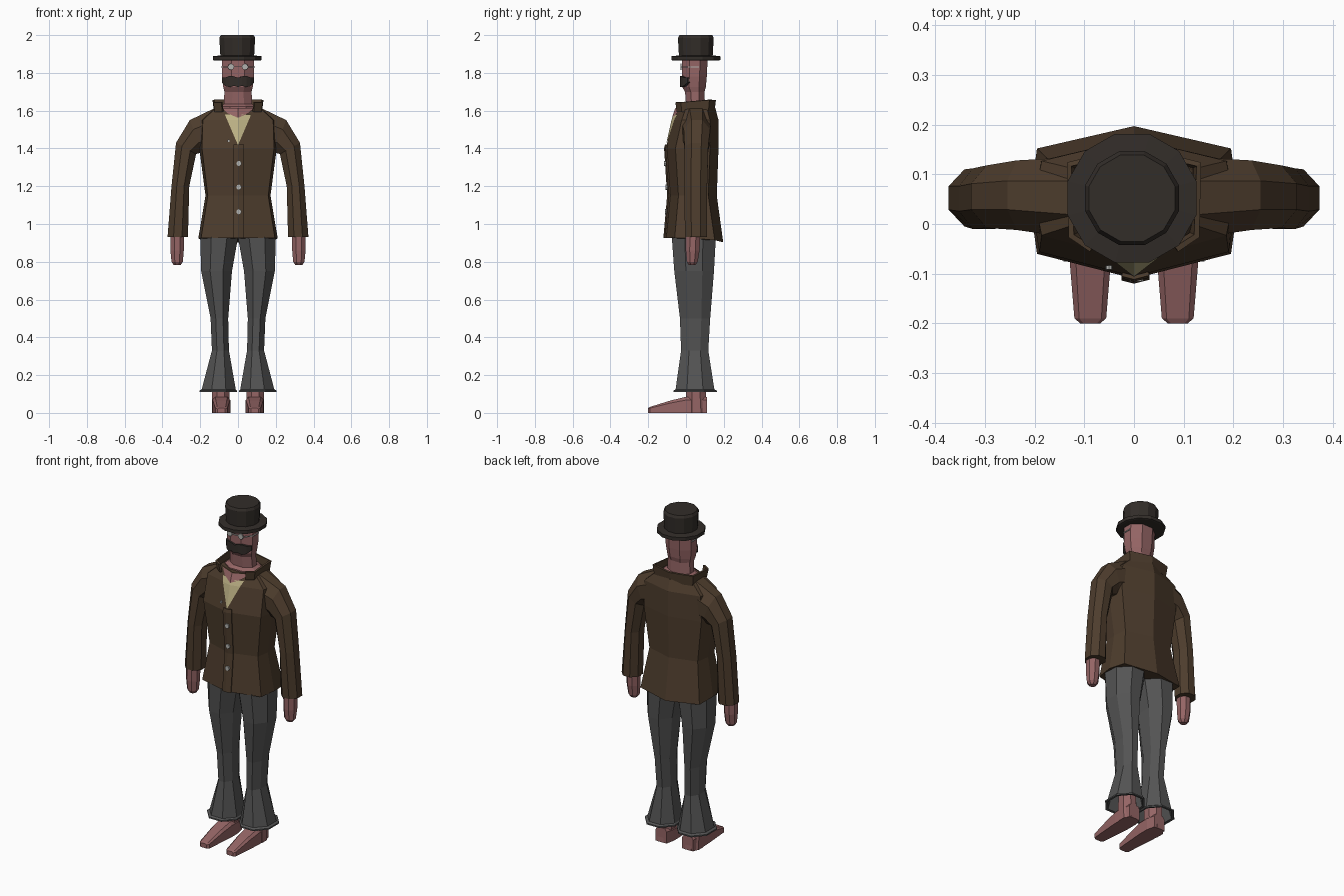
import bpy, bmesh, math
from mathutils import Vector

if "Cube" in bpy.data.objects:
    bpy.data.objects.remove(bpy.data.objects["Cube"])


def mat(name, rgb):
    m = bpy.data.materials.new(name)
    m.diffuse_color = (*rgb, 1)
    m.use_nodes = True
    m.node_tree.nodes["Principled BSDF"].inputs["Base Color"].default_value = m.diffuse_color
    return m


COAT = mat("coat", (.075, .046, .026))
SKIN = mat("skin", (.30, .13, .13))
GREY = mat("trouser_cloth", (.088, .088, .088))
DARK = mat("dark_felt", (.032, .026, .022))
CREAM = mat("cream", (.52, .45, .24))
PALE = mat("pale", (.45, .45, .43))


def loft(name, rings, m, closed=True, cap=True, thick=0):
    """Skin a list of equally long point rings."""
    bm = bmesh.new()
    vs = [[bm.verts.new(p) for p in r] for r in rings]
    n = len(vs[0])
    for a, b in zip(vs, vs[1:]):
        for i in range(n if closed else n - 1):
            j = (i + 1) % n
            bm.faces.new((a[i], a[j], b[j], b[i]))
    if closed and cap:
        bm.faces.new(vs[0])
        bm.faces.new(vs[-1])
    bmesh.ops.recalc_face_normals(bm, faces=bm.faces)
    me = bpy.data.meshes.new(name)
    bm.to_mesh(me)
    bm.free()
    me.materials.append(m)
    ob = bpy.data.objects.new(name, me)
    bpy.context.collection.objects.link(ob)
    if thick:
        mod = ob.modifiers.new("thickness", 'SOLIDIFY')
        mod.thickness = thick
        mod.offset = 0
    return ob


def box_ring(x0, x1, y0, y1, z, n=8):
    """n-sided ring whose flats touch the given bounds."""
    k = 1 / math.cos(math.pi / n)
    cx, cy, rx, ry = (x0 + x1) / 2, (y0 + y1) / 2, (x1 - x0) / 2 * k, (y1 - y0) / 2 * k
    return [(cx + rx * math.cos((i + .5) * math.tau / n),
             cy + ry * math.sin((i + .5) * math.tau / n), z) for i in range(n)]


def flip(rings, s):
    return [[(s * p[0], p[1], p[2]) for p in r] for r in rings]


# coat body: z, half width, front y, back y
BODY = [(.925, .21, -.11, .197), (1.15, .172, -.09, .163), (1.40, .205, -.106, .172),
        (1.55, .20, -.073, .172), (1.615, .125, -.05, .155)]


def body_ring(z, w, f, b):
    c = .93 * w
    drop = .022 if z < 1 else 0
    return [(0, f, z), (c, f + .05, z), (w, (f + b) / 2, z), (c, b - .045, z - drop / 2),
            (0, b, z - drop), (-c, b - .045, z - drop / 2), (-w, (f + b) / 2, z), (-c, f + .05, z)]


def on_front(x, z, out=.004):
    """Point just in front of the coat at x, z."""
    for a, b in zip(BODY, BODY[1:]):
        if z <= b[0]:
            break
    t = (z - a[0]) / (b[0] - a[0])
    w = a[1] + (b[1] - a[1]) * t
    f = a[2] + (b[2] - a[2]) * t
    return (x, f + .05 * abs(x) / (.93 * w) - out, z)


loft("coat_body", [body_ring(*r) for r in BODY], COAT)

# shirt in the neckline, bare skin above it, front flap of the coat
rows = [(1.42, .001), (1.48, .027), (1.55, .057), (1.58, .070)]
loft("shirt_front", [[on_front(x, z) for x in (-w, 0, w)] for z, w in rows], CREAM, False)
loft("chest_skin", [[on_front(-.057, 1.587, .006), on_front(0, 1.562, .006), on_front(.057, 1.587, .006)],
                    [on_front(x, 1.614, .006) for x in (-.085, 0, .085)]], SKIN, False)
loft("coat_flap", [[on_front(x, z, .006) for x in (-.024, 0, .03)]
                   for z in (.925, 1.15, 1.40, 1.42)], COAT, False, thick=.008)

# standing collar, open at the front
half = [(.08, -.045), (.118, -.02), (.122, .115), (0, .145)]
path = half + [(-x, y) for x, y in half[-2::-1]]
loft("collar", [[(x * k, .04 + (y - .04) * k, z + (.012 if y > .1 else 0) * (z > 1.62))
                 for x, y in path] for z, k in ((1.595, 1), (1.645, 1.07))],
     COAT, False, thick=.012)


# buttons and lenses share a disc facing the front
def disc(name, p, r, d, m, n=8):
    loft(name, [[(p[0] + r * math.cos(i * math.tau / n), p[1] + y,
                  p[2] + r * math.sin(i * math.tau / n)) for i in range(n)] for y in (-d, d)], m)


for z in (1.065, 1.195, 1.32):
    disc("button", on_front(.005, z, .011), .014, .005, PALE)
disc("lapel_button", on_front(-.05, 1.44), .007, .004, PALE)

# arms: outer (x, z), inner (x, z), front y, back y
ARM = [((.12, 1.615), (.10, 1.40), -.03, .135), ((.255, 1.55), (.19, 1.38), -.012, .128),
       ((.328, 1.43), (.222, 1.37), -.008, .118), ((.352, 1.20), (.258, 1.20), -.01, .112),
       ((.373, .93), (.265, .93), -.005, .11)]
LEG = [(.93, 0, .20, -.075, .158), (.75, .032, .195, -.062, .148), (.50, .052, .145, -.032, .128),
       (.33, .048, .138, -.026, .118), (.125, .012, .192, -.055, .15), (.118, .006, .205, -.066, .163),
       (.11, .006, .205, -.066, .163)]

for s, side in ((1, "left"), (-1, "right")):
    rings = []
    for (ox, oz), (ix, iz), f, b in ARM:
        r = []
        k = 1 / math.cos(math.pi / 8)
        for i in range(8):
            a = (i + .5) * math.tau / 8
            u, v = k * math.cos(a) / 2, k * math.sin(a) / 2
            r.append(((ox + ix) / 2 + (ox - ix) * u, (f + b) / 2 + (b - f) * v,
                      (oz + iz) / 2 + (oz - iz) * u))
        rings.append(r)
    loft(side + "_sleeve", flip(rings, s), COAT)

    hand = [(.95, .285, .357, -.002, .075), (.86, .287, .358, -.002, .072),
            (.80, .292, .352, .004, .062), (.782, .304, .340, .016, .05)]
    loft(side + "_hand", flip([box_ring(*h[1:], h[0]) for h in hand], s), SKIN)

    # flared trouser leg, open at the hem
    leg = [box_ring(*h[1:], h[0]) for h in LEG]
    inner = [box_ring(.018, .19, -.052, .148, .112), box_ring(.052, .134, -.022, .114, .32)]
    loft(side + "_trouser_leg", flip(leg + inner, s), GREY)

    # bare foot: y, half width, top height
    foot = [(-.2, .02, .026), (-.19, .032, .032), (-.08, .041, .066), (0, .047, .085), (.06, .047, .085), (.11, .036, .085)]
    loft(side + "_foot", flip([[(.088 + w * x, y, z * t) for x, t in
                                ((-1, 0), (1, 0), (1, .8), (.7, 1), (-.7, 1), (-1, .8))]
                               for y, w, z in foot], s), SKIN)
    loft(side + "_ankle", flip([box_ring(.045, .138, .0, .112, 0),
                                box_ring(.045, .138, .0, .105, .10),
                                box_ring(.05, .132, .005, .095, .33)], s), SKIN)

    # round spectacles
    disc(side + "_lens", (s * .037, -.026, 1.832), .017, .003, PALE)
    loft(side + "_temple", flip([[(x, y, z) for x, z in ((X, 1.829), (X + .005, 1.829), (X + .005, 1.835), (X, 1.835))]
                                 for X, y in ((.05, -.026), (.086, .02), (.086, .07))], s), PALE)

loft("spectacle_bridge", [[(x, y, z) for y, z in ((-.029, 1.83), (-.024, 1.83), (-.024, 1.835), (-.029, 1.835))]
                          for x in (-.025, .025)], PALE)

# head and neck
HEAD = [(1.585, .10, -.02, .13), (1.622, .105, -.02, .13), (1.635, .075, .0, .1), (1.70, .072, -.005, .098),
        (1.725, .078, -.02, .105), (1.78, .085, -.021, .11), (1.88, .085, -.021, .115)]
loft("head", [box_ring(-w, w, f, b, z) for z, w, f, b in HEAD], SKIN)

# moustache: x, y, low z, high z
MO = [(.085, .008, 1.748, 1.775), (.066, -.015, 1.73, 1.776), (.045, -.027, 1.724, 1.784), (.022, -.032, 1.732, 1.782)]
MO = [(-a, *r) for a, *r in MO] + [(0, -.033, 1.725, 1.774)] + MO[::-1]
loft("moustache", [[(x, y, lo), (x, y, hi), (x * .9, y + .03, hi), (x * .9, y + .03, lo)]
                   for x, y, lo, hi in MO], DARK)


# round hat
def turned(name, prof, m, n=12):
    loft(name, [[(-.004 + r * math.cos((i + .5) * math.tau / n), .052 + r * math.sin((i + .5) * math.tau / n), z)
                 for i in range(n)] for r, z in prof], m)


turned("hat_brim", [(.125, 1.865), (.134, 1.868), (.134, 1.888), (.098, 1.892)], DARK)
turned("hat_crown", [(.092, 1.88), (.098, 1.985), (.090, 2.0)], DARK)
